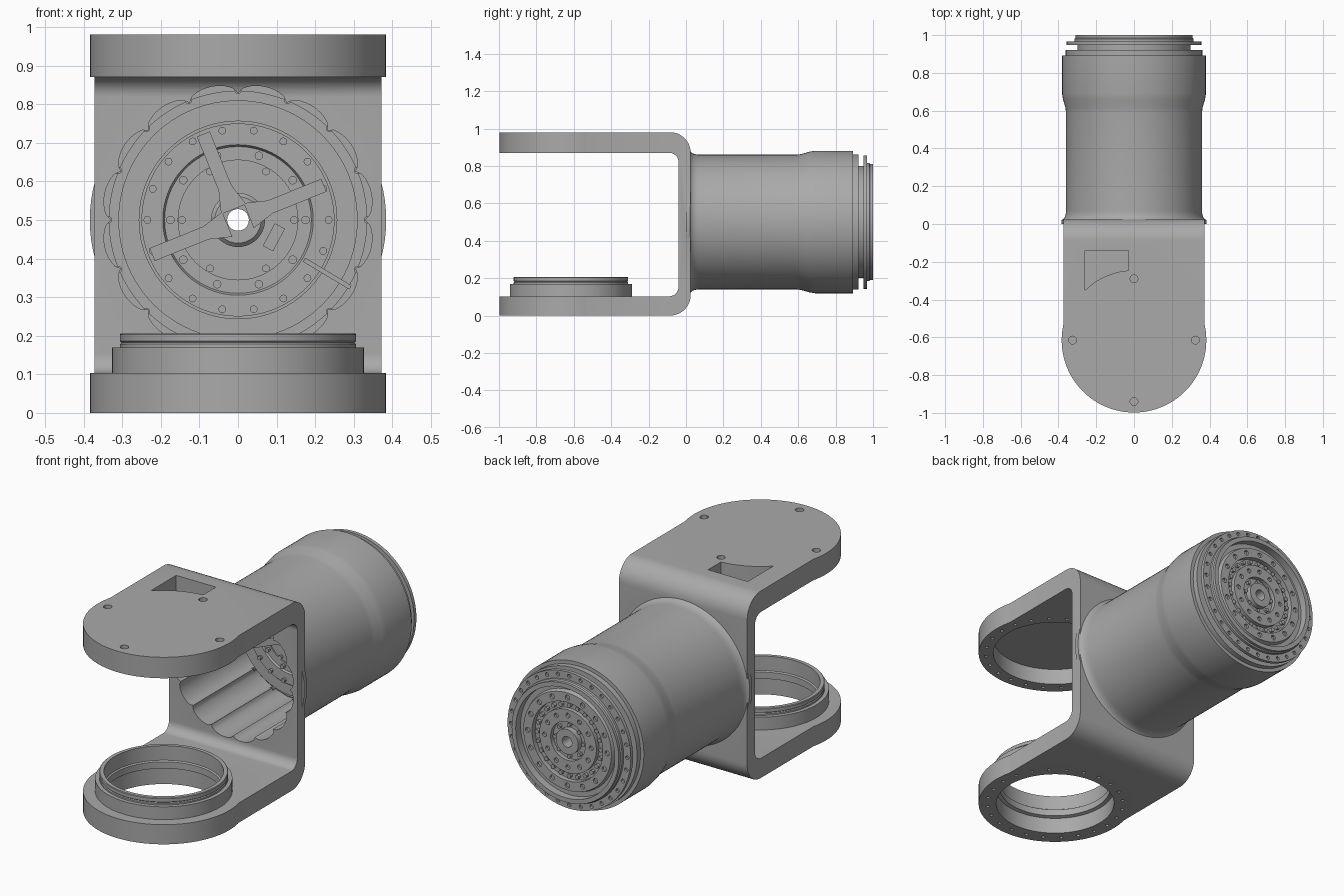
import bpy, bmesh
from math import sin, cos, pi, radians, sqrt
from mathutils import Matrix, Vector

cube = bpy.data.objects.get("Cube")
if cube:
    bpy.data.objects.remove(cube, do_unlink=True)

grey = bpy.data.materials.new("machined grey")
grey.use_nodes = True
colour = (0.4, 0.4, 0.4, 1)
grey.diffuse_color = colour
grey.node_tree.nodes["Principled BSDF"].inputs["Base Color"].default_value = colour

AXIS_Z = 0.5       # height of the tube axis
PIVOT_Y = -0.615   # centre of the rounded arm ends
TUBE = Matrix.Translation((0, 0, AXIS_Z)) @ Matrix.Rotation(-pi / 2, 4, 'X')
ARM = Matrix.Translation((0, PIVOT_Y, 0))
SIDEWAYS = Matrix(((0, 0, 1, 0), (1, 0, 0, 0), (0, 1, 0, 0), (0, 0, 0, 1)))


def finish(name, bm, matrix):
    bm.transform(matrix)
    bmesh.ops.recalc_face_normals(bm, faces=bm.faces)
    mesh = bpy.data.meshes.new(name)
    bm.to_mesh(mesh)
    bm.free()
    mesh.materials.append(grey)
    obj = bpy.data.objects.new(name, mesh)
    bpy.context.collection.objects.link(obj)
    return obj


def prism(name, outline, low, high, matrix=Matrix()):
    bm = bmesh.new()
    face = bm.faces.new([bm.verts.new((a, b, low)) for a, b in outline])
    new = bmesh.ops.extrude_face_region(bm, geom=[face])["geom"]
    top = [v for v in new if isinstance(v, bmesh.types.BMVert)]
    bmesh.ops.translate(bm, verts=top, vec=(0, 0, high - low))
    return finish(name, bm, matrix)


def lathe(name, profile, matrix, steps=96):
    """Turn a closed (radius, height) profile into a ring."""
    bm = bmesh.new()
    rings = []
    for i in range(steps):
        t = 2 * pi * i / steps
        rings.append([bm.verts.new((r * cos(t), r * sin(t), h)) for r, h in profile])
    n = len(profile)
    for i in range(steps):
        a, b = rings[i], rings[(i + 1) % steps]
        for j in range(n):
            k = (j + 1) % n
            bm.faces.new((a[j], b[j], b[k], a[k]))
    return finish(name, bm, matrix)


def studs(name, rows, matrix):
    """Circles of short cylinders: (circle radius, count, stud radius, low, high)."""
    bm = bmesh.new()
    for radius, count, size, low, high in rows:
        for i in range(count):
            t = 2 * pi * i / count
            spot = Matrix.Translation((radius * cos(t), radius * sin(t), (low + high) / 2))
            bmesh.ops.create_cone(bm, cap_ends=True, segments=12, radius1=size,
                                  radius2=size, depth=high - low, matrix=spot)
    return finish(name, bm, matrix)


def circle(radius, count=96):
    return [(radius * cos(2 * pi * i / count), radius * sin(2 * pi * i / count))
            for i in range(count)]


def arc(cx, cy, radius, start, end, count=12):
    angles = [radians(start + (end - start) * i / count) for i in range(count + 1)]
    return [(cx + radius * cos(a), cy + radius * sin(a)) for a in angles]


def combine(base, other, operation):
    mod = base.modifiers.new(operation, 'BOOLEAN')
    mod.operation, mod.object, mod.solver = operation, other, 'EXACT'
    bpy.context.view_layer.update()
    result = base.evaluated_get(bpy.context.evaluated_depsgraph_get())
    mesh = bpy.data.meshes.new_from_object(result)
    base.modifiers.clear()
    base.data = mesh
    bpy.data.objects.remove(other, do_unlink=True)


# Fork: U-shaped strap with round arm ends
strap = [(PIVOT_Y, 0)] + arc(-0.085, 0.11, 0.11, -90, 0) + arc(-0.085, 0.87, 0.11, 0, 90)
strap += [(PIVOT_Y, 0.98), (PIVOT_Y, 0.87)] + arc(-0.09, 0.82, 0.05, 90, 0)
strap += arc(-0.09, 0.153, 0.05, 0, -90) + [(PIVOT_Y, 0.103)]
body = prism("fork_and_tube", strap, -0.372, 0.372, SIDEWAYS)
for low, high in ((0, 0.103), (0.87, 0.98)):
    combine(body, prism("arm_end", circle(0.383), low, high, ARM), 'UNION')

# Tube: filleted root, flared rear, stepped end face, bored on its axis
root = [(0.36 + 0.024 * (1 - sin(radians(a))), 0.022 + 0.05 * (1 - cos(radians(a))))
        for a in range(0, 91, 15)]
tube = [(0.028, 0.0), (0.384, 0.0)] + root + [
    (0.36, 0.59), (0.363, 0.615), (0.376, 0.66), (0.381, 0.69), (0.381, 0.893),
    (0.362, 0.893), (0.362, 0.922), (0.30, 0.922), (0.30, 0.948), (0.357, 0.948),
    (0.357, 0.967), (0.316, 0.967), (0.316, 0.98), (0.31, 0.985), (0.31, 1.0),
    (0.287, 1.0), (0.287, 0.96), (0.262, 0.96), (0.255, 0.982), (0.205, 0.982),
    (0.205, 0.955), (0.165, 0.955), (0.165, 0.978), (0.10, 0.978), (0.10, 0.955),
    (0.065, 0.955), (0.065, 0.985), (0.028, 0.985)]
combine(body, lathe("tube", tube, TUBE), 'UNION')

# Fluted bore opening through the web
flutes = []
for i in range(192):
    t = 2 * pi * i / 192
    r = 0.328 + 0.024 * sqrt(abs(sin(8 * t)))
    flutes.append((r * cos(t), r * sin(t)))
combine(body, prism("flute_cutter", flutes, -0.2, 0.5, TUBE), 'DIFFERENCE')

# Arm openings: through hole below, blind recess above
combine(body, prism("lower_hole", circle(0.295), -0.1, 0.2, ARM), 'DIFFERENCE')
combine(body, prism("upper_recess", circle(0.31), 0.8, 0.955, ARM), 'DIFFERENCE')

# Curved pocket and counterbores in the top plate
xs = [-0.26 + 0.23 * i / 10 for i in range(11)]
pocket = [(x, PIVOT_Y + sqrt(0.37 ** 2 - x * x)) for x in xs]
pocket += [(-0.03, -0.14), (-0.26, -0.14)]
combine(body, prism("pocket_cutter", pocket, 0.90, 1.1), 'DIFFERENCE')
combine(body, studs("counterbores", [(0.325, 4, 0.021, 0.96, 1.1)], ARM), 'DIFFERENCE')

# Bolt holes around both arm undersides and the rear flange
combine(body, studs("lower_bolt_holes", [(0.34, 24, 0.009, -0.05, 0.03)], ARM), 'DIFFERENCE')
combine(body, studs("upper_bolt_holes", [(0.347, 24, 0.009, 0.8, 0.89)], ARM), 'DIFFERENCE')
rear_holes = [(0.337, 32, 0.010, 0.955, 1.1), (0.23, 16, 0.013, 0.97, 1.1),
              (0.135, 12, 0.012, 0.965, 1.1)]
combine(body, studs("rear_holes", rear_holes, TUBE), 'DIFFERENCE')
body.name = "fork_and_tube"

# Stepped bearing collar on the lower arm
collar = lathe("bearing_collar", [
    (0.295, 0.05), (0.326, 0.05), (0.326, 0.170), (0.306, 0.170), (0.306, 0.178),
    (0.302, 0.182), (0.306, 0.186), (0.306, 0.203), (0.303, 0.206), (0.284, 0.206),
    (0.284, 0.13), (0.277, 0.125), (0.277, 0.09), (0.295, 0.085)], ARM)

# Drive unit inside the tube
drive = lathe("drive_housing", [
    (0.028, 0.51), (0.028, 0.435), (0.06, 0.435), (0.07, 0.445), (0.07, 0.462),
    (0.155, 0.462), (0.155, 0.455), (0.19, 0.455), (0.195, 0.445), (0.25, 0.445),
    (0.25, 0.46), (0.256, 0.46), (0.256, 0.452), (0.31, 0.452), (0.31, 0.48),
    (0.335, 0.48), (0.335, 0.51)], TUBE)
drive_bolts = studs("drive_bolts", [
    (0.235, 18, 0.010, 0.43, 0.46), (0.175, 10, 0.011, 0.44, 0.47),
    (0.145, 6, 0.010, 0.45, 0.47), (0.335, 16, 0.009, 0.46, 0.51)], TUBE)

# Three-armed spider, cable strip and connector; angles seen from the front
arm_outline = [(0.03, -0.035), (0.09, -0.018), (0.24, -0.018),
               (0.24, 0.018), (0.09, 0.018), (0.03, 0.035)]
strip = [(0.2, -0.006), (0.34, -0.006), (0.34, 0.006), (0.2, 0.006)]
for name, outline, angle, front in (
        ("spider_arm_upper", arm_outline, 112, 0.425),
        ("spider_arm_left", arm_outline, 22, 0.425),
        ("spider_arm_right", arm_outline, 202, 0.425),
        ("cable_strip", strip, -31, 0.435)):
    prism(name, outline, front, 0.47, TUBE @ Matrix.Rotation(radians(-angle), 4, 'Z'))
block = [(-0.033, -0.015), (0.033, -0.015), (0.033, 0.015), (-0.033, 0.015)]
prism("connector", block, 0.45, 0.47, TUBE @ Matrix.Translation((0.093, 0.045, 0))
      @ Matrix.Rotation(radians(-62), 4, 'Z'))

# Rear hub bolts
rear_bolts = studs("rear_bolts", [(0.185, 24, 0.011, 0.95, 0.972),
                                  (0.0825, 8, 0.010, 0.95, 0.972)], TUBE)

# Smooth the turned surfaces, keep machined edges sharp
bpy.ops.object.select_all(action='DESELECT')
for obj in (body, collar, drive, drive_bolts, rear_bolts):
    obj.select_set(True)
bpy.context.view_layer.objects.active = body
bpy.ops.object.shade_smooth_by_angle(angle=radians(30))
